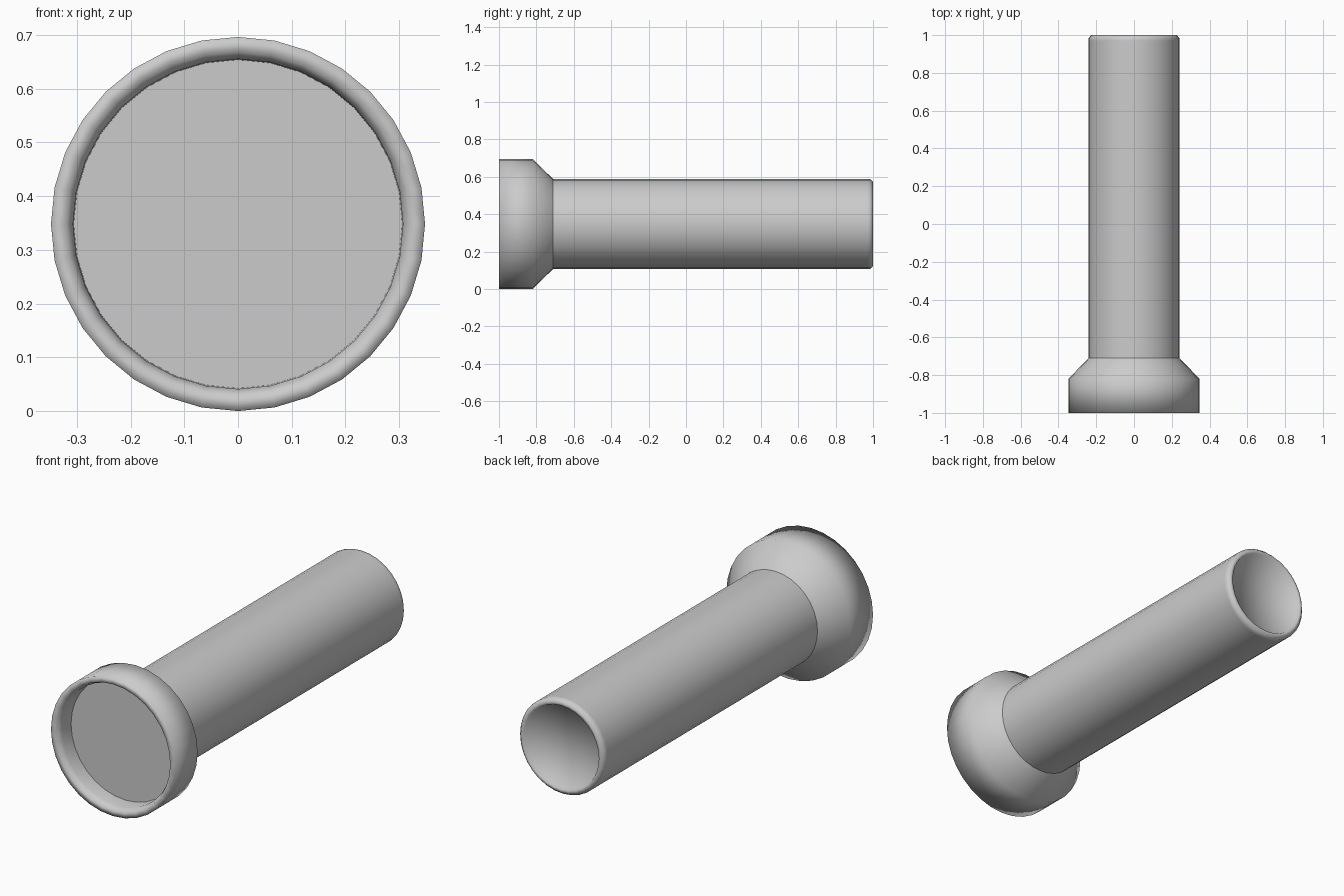
import bpy, bmesh, math

if "Cube" in bpy.data.objects:
    bpy.data.objects.remove(bpy.data.objects["Cube"])

SIDES = 32
AXIS_Z = 0.348


def lathe(name, profile):
    """Revolve (radius, y) points around the torch axis; radius 0 is a pole."""
    bm = bmesh.new()
    rings = []
    for r, y in profile:
        n = SIDES if r > 0 else 1
        rings.append([bm.verts.new((r * math.sin(2 * math.pi * i / SIDES), y,
                                    r * math.cos(2 * math.pi * i / SIDES)))
                      for i in range(n)])
    for a, b in zip(rings, rings[1:]):
        for i in range(SIDES):
            j = (i + 1) % SIDES
            if len(a) == 1:
                bm.faces.new((a[0], b[j], b[i]))
            elif len(b) == 1:
                bm.faces.new((a[i], a[j], b[0]))
            else:
                bm.faces.new((a[i], a[j], b[j], b[i]))
    bmesh.ops.recalc_face_normals(bm, faces=bm.faces)
    # Open profiles: make sure the surface faces outwards
    outer = max(bm.faces, key=lambda f: math.hypot(f.calc_center_median().x,
                                                   f.calc_center_median().z))
    c = outer.calc_center_median()
    if abs(outer.normal.y) < 0.9 and outer.normal.x * c.x + outer.normal.z * c.z < 0:
        bmesh.ops.reverse_faces(bm, faces=bm.faces)
    for f in bm.faces:
        f.smooth = True
    mesh = bpy.data.meshes.new(name)
    bm.to_mesh(mesh)
    bm.free()
    obj = bpy.data.objects.new(name, mesh)
    obj.location.z = AXIS_Z
    bpy.context.collection.objects.link(obj)
    return obj


# Flared head with its front rim and inner wall
lathe("head", [(0.305, -0.88), (0.307, -0.97), (0.32, -1.0), (0.348, -1.0),
               (0.348, -0.82), (0.24, -0.71)])

# Flat recessed lens
bpy.ops.mesh.primitive_circle_add(vertices=SIDES, radius=0.307, fill_type='NGON',
                                  location=(0, -0.9, AXIS_Z),
                                  rotation=(math.pi / 2, 0, 0))
bpy.context.object.name = "lens"

# Straight handle with a chamfered end ring and recessed tail cap
lathe("handle", [(0.24, -0.71), (0.24, 0.97), (0.24, 0.985), (0.226, 1.0),
                 (0.212, 1.0), (0.205, 0.985), (0, 0.975)])
